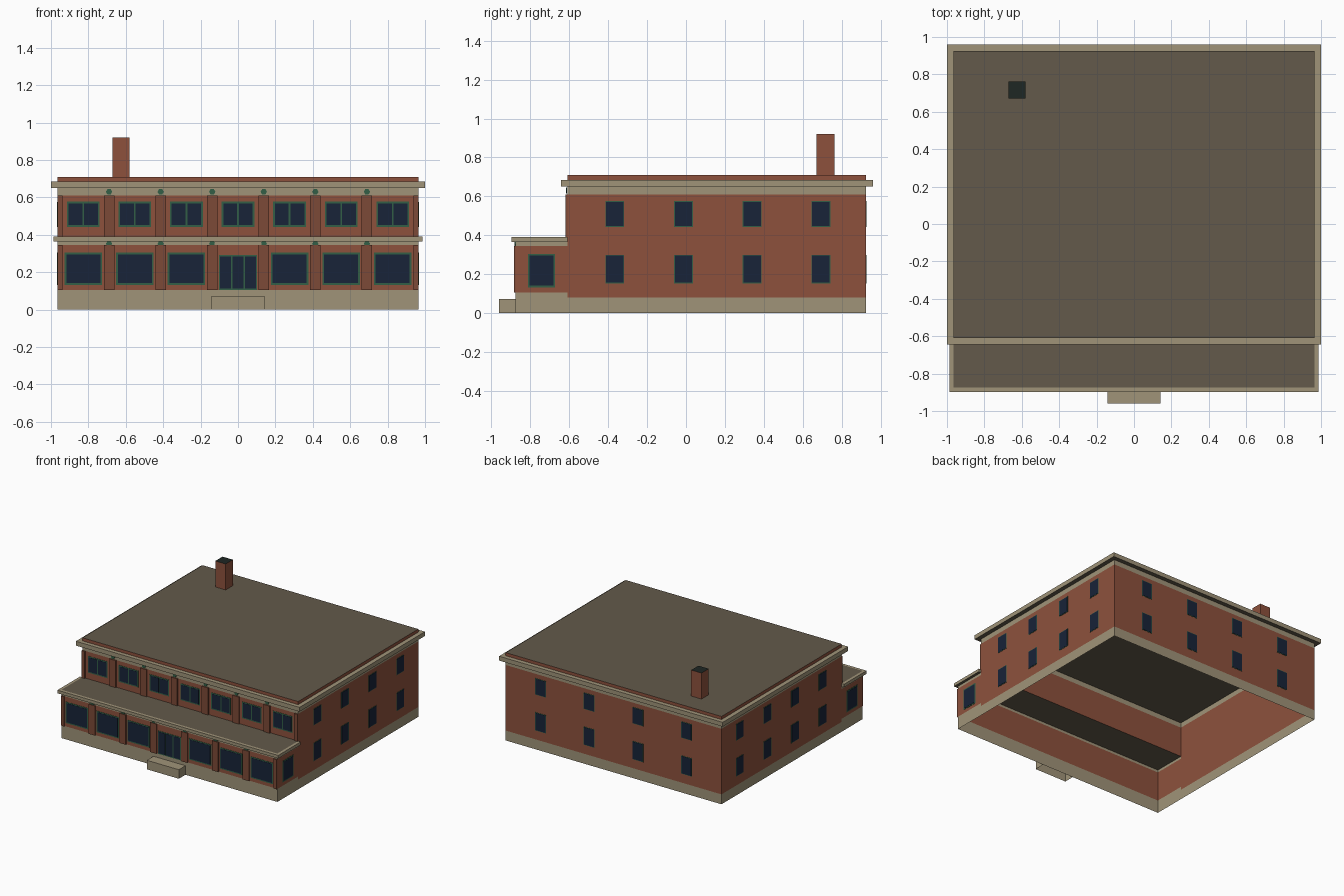
import bpy, bmesh, math
from mathutils import Matrix, Vector

if "Cube" in bpy.data.objects:
    bpy.data.objects.remove(bpy.data.objects["Cube"])


def material(name, rgb):
    m = bpy.data.materials.new(name)
    m.diffuse_color = (*rgb, 1)
    m.use_nodes = True
    m.node_tree.nodes["Principled BSDF"].inputs["Base Color"].default_value = m.diffuse_color
    return m


BRICK = material("brick", (0.27, 0.083, 0.046))
DARK_BRICK = material("pilaster_brick", (0.20, 0.068, 0.038))
STONE = material("stone", (0.35, 0.295, 0.19))
ROOF = material("roofing", (0.125, 0.102, 0.07))
GLASS = material("glass", (0.009, 0.017, 0.040))
GREEN = material("green_trim", (0.032, 0.114, 0.061))
SOOT = material("soot", (0.013, 0.02, 0.017))

FRONT, RIGHT, BACK, LEFT = range(4)
MAIN = (-0.965, 0.965, -0.61, 0.925)
EXT = (-0.965, 0.965, -0.875, -0.61)
STEP = (-0.143, 0.143, -0.96, -0.875)
FLUE = (-0.672, -0.58, 0.67, 0.762)
MAIN_SLAB = (-1.0, 1.0, -0.643, 0.96)
EXT_SLAB = (-0.987, 0.987, -0.897, -0.61)
ALL = (FRONT, RIGHT, BACK, LEFT)
MAIN_LOW = (RIGHT, BACK, LEFT)
EXT_SIDES = (FRONT, RIGHT, LEFT)
BAY = 1.93 / 7


def finish(name, bm, *mats):
    me = bpy.data.meshes.new(name)
    bm.to_mesh(me)
    bm.free()
    for m in mats:
        me.materials.append(m)
    ob = bpy.data.objects.new(name, me)
    bpy.context.collection.objects.link(ob)
    return ob


def shell(name, rect, sides, z0, z1, mat):
    """Open upright walls along the chosen sides of a rectangle."""
    x0, x1, y0, y1 = rect
    bm = bmesh.new()
    corners = ((x0, y0), (x1, y0), (x1, y1), (x0, y1))
    lo, hi = ([bm.verts.new((x, y, z)) for x, y in corners] for z in (z0, z1))
    for i in sides:
        j = (i + 1) % 4
        bm.faces.new((lo[i], lo[j], hi[j], hi[i]))
    return finish(name, bm, mat)


def plane(name, rect, z, mat, down=False):
    x0, x1, y0, y1 = rect
    bm = bmesh.new()
    corners = [(x0, y0), (x1, y0), (x1, y1), (x0, y1)]
    bm.faces.new([bm.verts.new((x, y, z)) for x, y in (corners[::-1] if down else corners)])
    return finish(name, bm, mat)


def slab(name, rect, z0, z1):
    """Full cornice slab with a dark soffit that is also the ceiling inside."""
    shell(name + "_edge", rect, ALL, z0, z1, STONE)
    plane(name + "_top", rect, z1, STONE)
    plane(name + "_soffit", rect, z0, ROOF, True)


def add_box(bm, lo, hi, slot=0):
    """Box without its hidden back (+y) face, so nothing shows inside the shell."""
    lo, hi = Vector(lo), Vector(hi)
    m = Matrix.Translation((lo + hi) / 2) @ Matrix.Diagonal((*(hi - lo), 1))
    verts = bmesh.ops.create_cube(bm, size=1, matrix=m)["verts"]
    faces = {f for v in verts for f in v.link_faces}
    for f in faces:
        f.material_index = slot
    back = max(faces, key=lambda f: f.calc_center_median().y)
    bmesh.ops.delete(bm, geom=[back], context='FACES_ONLY')


def box(name, lo, hi, mat):
    bm = bmesh.new()
    add_box(bm, lo, hi)
    return finish(name, bm, mat)


def window(name, x, y, z0, z1, w, side, panes=1, border=0.009):
    """Thin green frame plate with glass panes, facing a given side."""
    bm = bmesh.new()
    add_box(bm, (-w / 2, -0.002, z0), (w / 2, 0, z1))
    step = (w - border) / panes
    for i in range(panes):
        a = -w / 2 + border + i * step
        add_box(bm, (a, -0.0035, z0 + border), (a + step - border, -0.002, z1 - border), 1)
    ob = finish(name, bm, GREEN, GLASS)
    ob.location = (x, y, 0)
    ob.rotation_euler.z = side * math.pi / 2
    return ob


# Main block: plinth, walls, cornice, parapet, roof
shell("main_plinth", MAIN, MAIN_LOW, 0, 0.08, STONE)
shell("main_walls", MAIN, MAIN_LOW, 0.08, 0.61, BRICK)
shell("upper_front_wall", MAIN, (FRONT,), 0.365, 0.61, BRICK)
shell("main_frieze", MAIN, ALL, 0.61, 0.65, STONE)
slab("main_cornice", MAIN_SLAB, 0.65, 0.685)
shell("parapet", MAIN, ALL, 0.685, 0.71, BRICK)
plane("main_roof", MAIN, 0.71, ROOF)

# Single-storey front extension
shell("front_plinth", EXT, EXT_SIDES, 0, 0.105, STONE)
shell("front_walls", EXT, EXT_SIDES, 0.105, 0.345, BRICK)
shell("front_frieze", EXT, EXT_SIDES, 0.345, 0.365, STONE)
slab("front_cornice", EXT_SLAB, 0.365, 0.39)
plane("front_roof", EXT, 0.391, ROOF)

# Door step and the thin band over the door
shell("door_step_sides", STEP, EXT_SIDES, 0, 0.073, STONE)
plane("door_step_top", STEP, 0.073, STONE)
box("door_band", (-0.125, -0.882, 0.347), (0.125, -0.875, 0.357), STONE)

# Pilasters and six-sided ornaments on both storeys
for tag, y, z0, z1, zm in (("lower", -0.875, 0.105, 0.345, 0.352),
                           ("upper", -0.61, 0.39, 0.61, 0.63)):
    for i in range(8):
        x = (i - 3.5) * BAY
        a, b = max(x - 0.028, -0.965), min(x + 0.028, 0.965)
        box(f"{tag}_pilaster_{i}", (a, y - 0.01, z0), (b, y, z1), DARK_BRICK)
        if 0 < i < 7:
            bm = bmesh.new()
            m = Matrix.Translation((x, y - 0.003, zm)) @ Matrix.Rotation(math.pi / 2, 4, 'X') \
                @ Matrix.Rotation(math.pi / 6, 4, 'Z')
            bmesh.ops.create_cone(bm, cap_ends=True, segments=6, radius1=0.017,
                                  radius2=0.017, depth=0.005, matrix=m)
            finish(f"{tag}_ornament_{i}", bm, GREEN)

# Front windows and centre door
for i in range(-3, 4):
    x = i * BAY
    window(f"upper_front_window_{i + 3}", x, -0.61, 0.443, 0.577, 0.175, FRONT, 2)
    if i:
        window(f"shop_window_{i + 3}", x, -0.875, 0.133, 0.305, 0.20, FRONT)
window("front_door", 0, -0.875, 0.105, 0.292, 0.205, FRONT, 3, 0.007)

# Side windows, mirrored, and back windows
for tag, z0, z1 in (("lower", 0.153, 0.30), ("upper", 0.443, 0.575)):
    for i in range(4):
        y = -0.366 + 0.353 * i
        window(f"{tag}_right_window_{i}", 0.965, y, z0, z1, 0.097, RIGHT, 1, 0.004)
        window(f"{tag}_left_window_{i}", -0.965, y, z0, z1, 0.097, LEFT, 1, 0.004)
        window(f"{tag}_back_window_{i}", (i - 1.5) * 0.435, 0.925, z0, z1, 0.097, BACK, 1, 0.004)
window("shop_right_window", 0.965, -0.742, 0.133, 0.305, 0.14, RIGHT)
window("shop_left_window", -0.965, -0.742, 0.133, 0.305, 0.14, LEFT)

# Chimney with dark flue top
shell("chimney", FLUE, ALL, 0.71, 0.92, BRICK)
plane("chimney_flue", FLUE, 0.92, SOOT)
